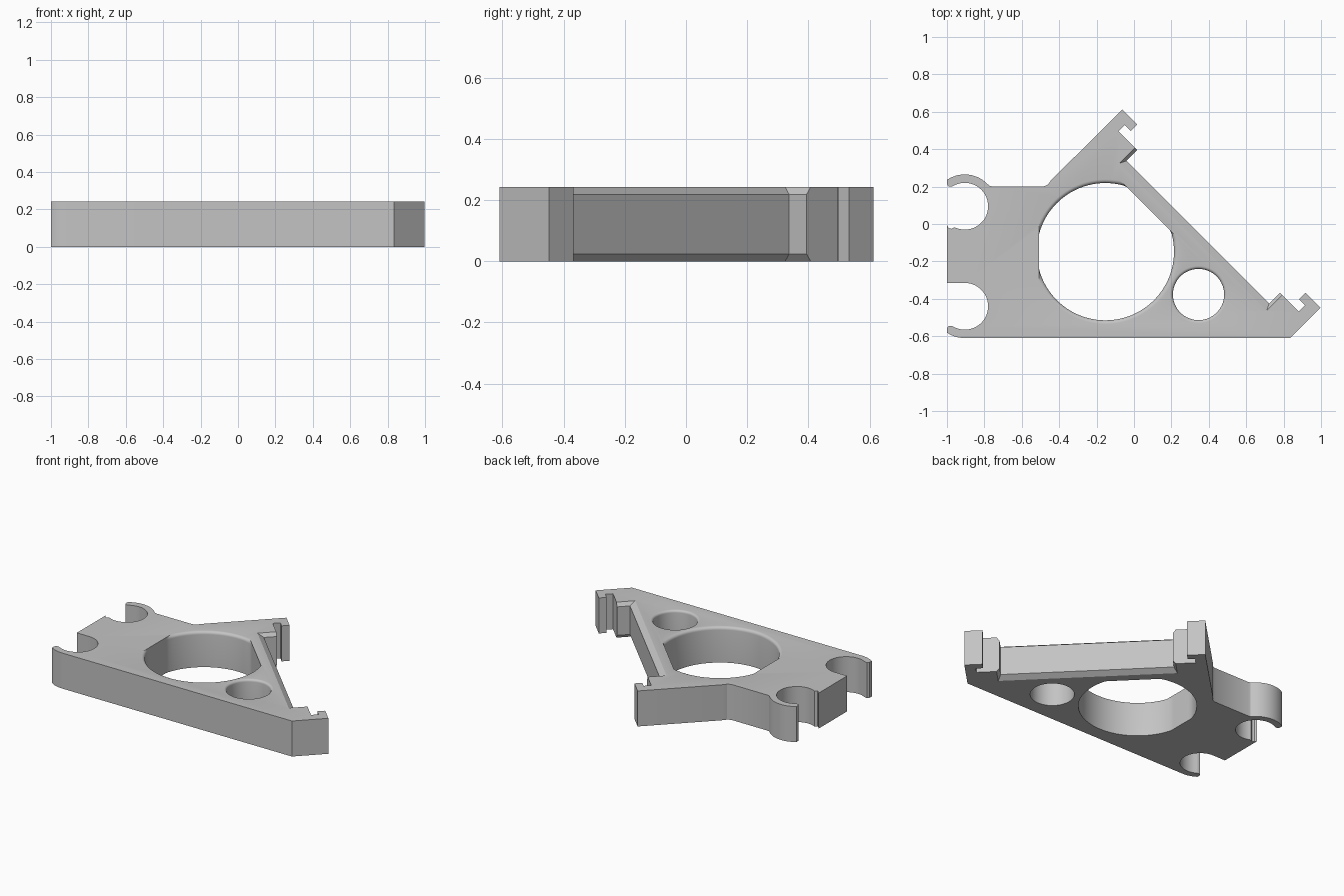
import bpy
import bmesh
from math import cos, sin, radians, pi, sqrt

HEIGHT = 0.243
BEVEL = 0.024

cube = bpy.data.objects.get("Cube")
if cube:
    bpy.data.objects.remove(cube, do_unlink=True)

grey = bpy.data.materials.new("matte grey")
grey.use_nodes = True
colour = (0.55, 0.55, 0.55, 1)
grey.diffuse_color = colour
grey.node_tree.nodes["Principled BSDF"].inputs["Base Color"].default_value = colour


def loft(name, levels):
    """Join matching outlines, given as (z, points), into a closed solid."""
    bm = bmesh.new()
    rings = [[bm.verts.new((x, y, z)) for x, y in pts] for z, pts in levels]
    n = len(rings[0])
    for low, high in zip(rings, rings[1:]):
        for i in range(n):
            j = (i + 1) % n
            bm.faces.new((low[i], low[j], high[j], high[i]))
    bm.faces.new(rings[0][::-1])
    bm.faces.new(rings[-1])
    bmesh.ops.recalc_face_normals(bm, faces=bm.faces)
    mesh = bpy.data.meshes.new(name)
    bm.to_mesh(mesh)
    bm.free()
    mesh.materials.append(grey)
    obj = bpy.data.objects.new(name, mesh)
    bpy.context.collection.objects.link(obj)
    return obj


def arc(cx, cy, r, start, end, steps):
    angles = [radians(start + (end - start) * i / steps) for i in range(steps + 1)]
    return [(cx + r * cos(a), cy + r * sin(a)) for a in angles]


def hook(side, wide):
    """Hook and pocket end; points are (x + y, distance along the diagonal)."""
    pocket = [(0.412, 0.788), (0.245, 0.788)] if wide else [(0.412, 0.762), (0.297, 0.762)]
    profile = [(0.55, 1.06), (0.55, 0.90), (0.48, 0.90),
               (0.48, 0.965), (0.412, 0.965)] + pocket
    pts = []
    for c, e in profile:
        d = 0.385 + side * e
        pts.append(((c + d) / 2, (c - d) / 2))
    return pts


def outline(wide):
    """Bracket outline: base, two hooks on the diagonal, two pipe clips."""
    pts = [(0.835, -0.61)]
    pts += hook(1, wide)
    pts += hook(-1, wide)[::-1]
    pts += [(-0.445, 0.232), (-0.459, 0.211), (-0.485, 0.2), (-0.755, 0.2), (-0.772, 0.204)]
    # upper clip
    pts += arc(-0.905, 0.095, 0.17, 44, 124, 14)
    pts += [(-1.0, 0.212), (-0.99, 0.2), (-0.975, 0.2)]
    pts += arc(-0.905, 0.095, 0.125, 120, -116, 36)
    pts += [(-0.978, -0.026), (-0.992, -0.02), (-1.0, -0.005)]
    # lower clip
    pts += [(-1.0, -0.315)]
    pts += arc(-0.905, -0.44, 0.125, 90, -120, 32)
    pts += [(-0.975, -0.545), (-0.99, -0.545), (-1.0, -0.557)]
    pts += arc(-0.905, -0.44, 0.17, -124, -90, 6)
    return pts


wide, narrow = outline(True), outline(False)
bracket = loft("bracket_plate", [(0, wide), (BEVEL, narrow),
                                 (HEIGHT - BEVEL, narrow), (HEIGHT, wide)])


def big_hole(r):
    """Circle flattened on its left side and along the diagonal."""
    pts = []
    for x, y in arc(-0.153, -0.148, r, 0, 360, 96)[:-1]:
        x = max(x, -0.507)
        over = max(0, x + y - 0.158) / 2
        pts.append((x - over, y - over))
    return pts


def small_hole(r):
    return arc(0.345, -0.377, r, 0, 360, 64)[:-1]


def cut_hole(name, ring, r, fillet):
    """Through hole with a rounded upper rim."""
    levels = [(-0.05, ring(r))]
    for i in range(6):
        a = i / 5 * pi / 2
        levels.append((HEIGHT - fillet + fillet * sin(a), ring(r + fillet * (1 - cos(a)))))
    levels.append((HEIGHT + 0.05, ring(r + fillet)))
    cutter = loft(name, levels)
    cutter.hide_render = True
    mod = bracket.modifiers.new(name, 'BOOLEAN')
    mod.operation = 'DIFFERENCE'
    mod.solver = 'EXACT'
    mod.object = cutter
    bpy.ops.object.select_all(action='DESELECT')
    bracket.select_set(True)
    bpy.context.view_layer.objects.active = bracket
    bpy.ops.object.modifier_apply(modifier=name)
    bpy.data.objects.remove(cutter, do_unlink=True)


cut_hole("large_hole_cutter", big_hole, 0.367, 0.02)
cut_hole("small_hole_cutter", small_hole, 0.137, 0.016)

bpy.ops.object.shade_smooth_by_angle(angle=radians(25))
